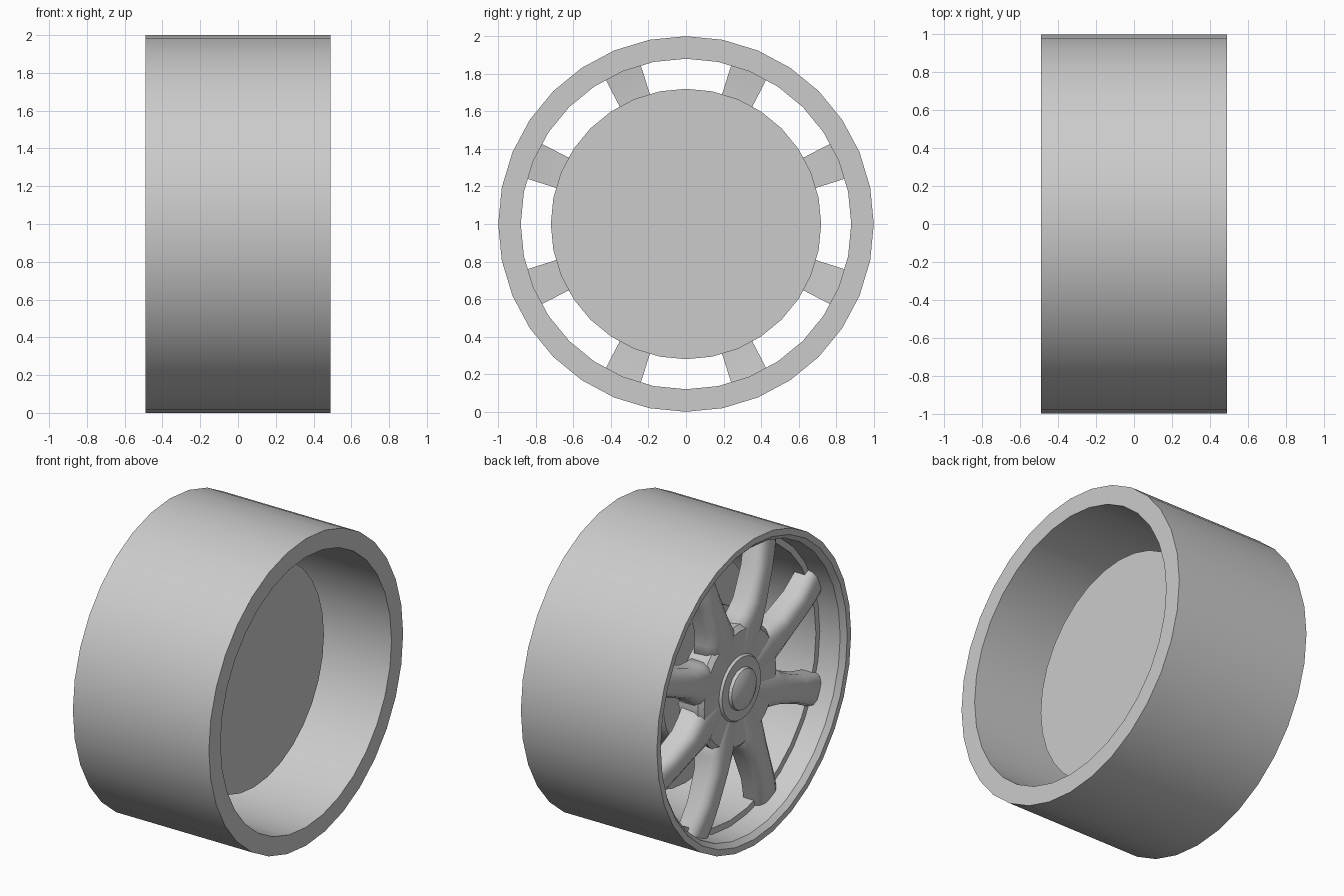
import bpy, bmesh, math
from mathutils import Matrix

if "Cube" in bpy.data.objects:
    bpy.data.objects.remove(bpy.data.objects["Cube"])

grey = bpy.data.materials.new("plain_grey")
grey.diffuse_color = (0.6, 0.6, 0.6, 1)
grey.use_nodes = True
grey.node_tree.nodes["Principled BSDF"].inputs["Base Color"].default_value = grey.diffuse_color


def finish(name, bm, angle=35):
    bmesh.ops.remove_doubles(bm, verts=bm.verts, dist=1e-5)
    bmesh.ops.recalc_face_normals(bm, faces=bm.faces)
    me = bpy.data.meshes.new(name)
    bm.to_mesh(me)
    bm.free()
    me.materials.append(grey)
    ob = bpy.data.objects.new(name, me)
    bpy.context.collection.objects.link(ob)
    ob.location.z = 1
    bpy.ops.object.select_all(action='DESELECT')
    ob.select_set(True)
    bpy.context.view_layer.objects.active = ob
    bpy.ops.object.shade_smooth_by_angle(angle=math.radians(angle))
    return ob


def lathe(name, profile, sides=32, closed=False):
    """Spin (x, radius) points around the x axis; zero radius makes a pole."""
    bm = bmesh.new()
    rings = []
    for x, r in profile:
        if r == 0:
            rings.append([bm.verts.new((x, 0, 0))] * sides)
        else:
            rings.append([bm.verts.new((x, r * math.cos(2 * math.pi * i / sides),
                                        r * math.sin(2 * math.pi * i / sides)))
                          for i in range(sides)])
    n = len(rings)
    for k in range(n if closed else n - 1):
        a, b = rings[k], rings[(k + 1) % n]
        for i in range(sides):
            j = (i + 1) % sides
            quad = list(dict.fromkeys([a[i], a[j], b[j], b[i]]))
            bm.faces.new(quad)
    return finish(name, bm)


# Outer barrel with stepped lip on the spoke side
lathe("wheel_barrel", [(0.49, 0.88), (0.49, 1), (-0.49, 1), (-0.49, 0.96),
                       (-0.46, 0.93), (-0.32, 0.92), (-0.32, 0.88)], closed=True)

# Brake disc and stepped axle drum
lathe("brake_disc", [(0.115, 0), (0.115, 0.72), (0.0, 0.72), (0.0, 0)])
lathe("axle_drum", [(0.02, 0), (0.02, 0.45), (-0.15, 0.45), (-0.15, 0.28),
                    (-0.3, 0.28), (-0.3, 0)])

# Hub plate, slightly dished, and centre cap
lathe("hub_plate", [(-0.22, 0), (-0.22, 0.39), (-0.365, 0.4), (-0.39, 0.37),
                    (-0.385, 0.21), (-0.4, 0.2), (-0.4, 0)])
lathe("hub_cap", [(-0.38, 0), (-0.38, 0.14), (-0.42, 0.13), (-0.44, 0.09),
                  (-0.445, 0)], sides=16)

# Eight spokes, lofted along the radius: (radius, width, front x, back x)
stations = [(0.2, 0.15, -0.385, -0.24), (0.36, 0.27, -0.395, -0.24),
            (0.43, 0.225, -0.405, -0.25), (0.52, 0.185, -0.41, -0.26),
            (0.72, 0.175, -0.4, -0.26), (0.83, 0.195, -0.385, -0.25),
            (0.925, 0.21, -0.365, -0.24)]
# Cross-section: half-width factor, depth factor (0 front, 1 back)
section = [(-1, 1), (-1, 0.4), (-0.85, 0.15), (-0.5, 0.0),
           (0.5, 0.0), (0.85, 0.15), (1, 0.4), (1, 1)]
bm = bmesh.new()
for s in range(8):
    turn = Matrix.Rotation(math.radians(22.5 + 45 * s), 4, 'X')
    rings = []
    for r, w, front, back in stations:
        ring = []
        for u, d in section:
            v = bm.verts.new((front + (back - front) * d, r, u * w / 2))
            v.co = turn @ v.co
            ring.append(v)
        rings.append(ring)
    m = len(section)
    for a, b in zip(rings, rings[1:]):
        for i in range(m):
            j = (i + 1) % m
            bm.faces.new([a[i], a[j], b[j], b[i]])
    bm.faces.new(rings[0])
    bm.faces.new(rings[-1])
finish("spokes", bm, 45)
